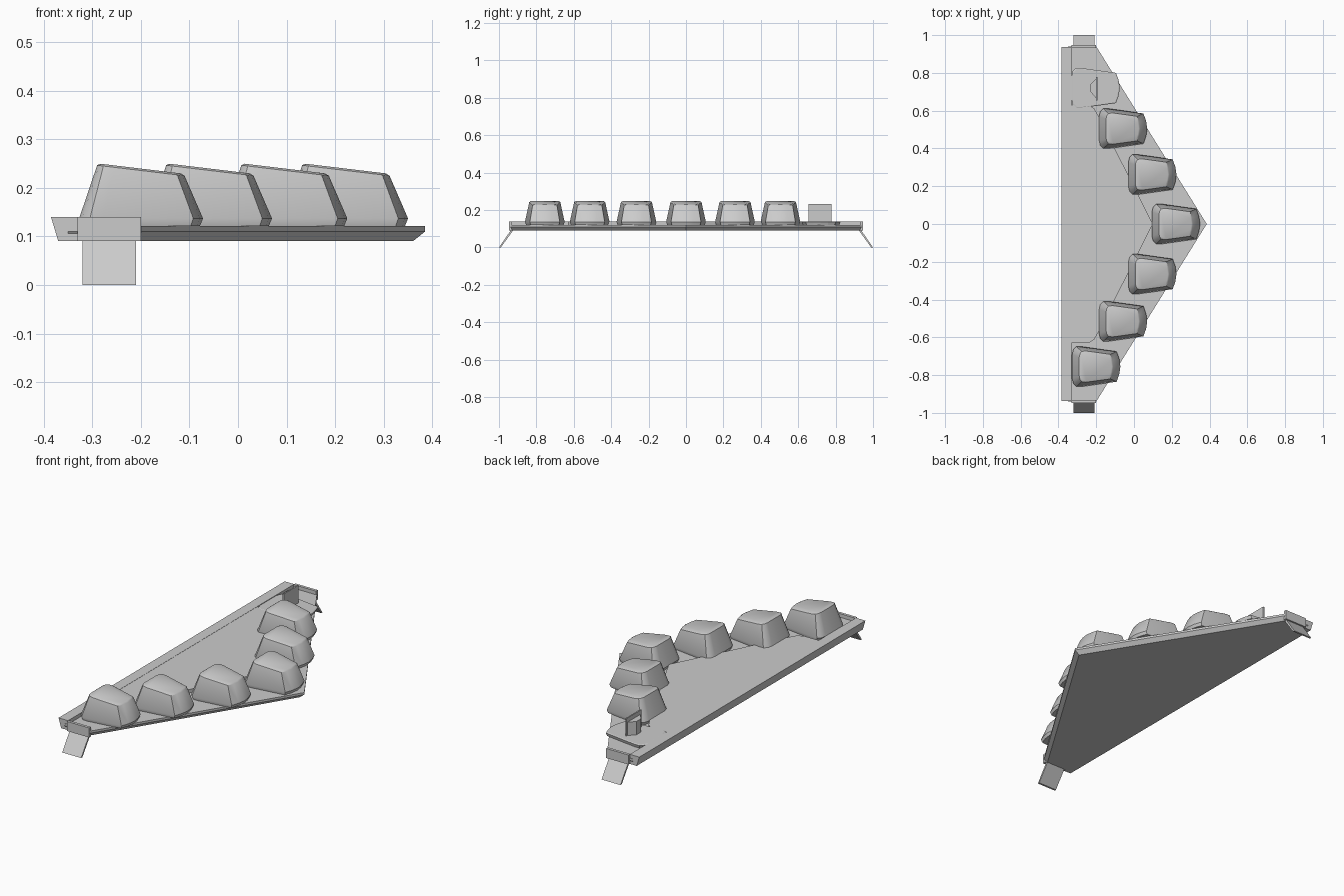
import bpy, bmesh
from mathutils import Matrix

if "Cube" in bpy.data.objects:
    bpy.data.objects.remove(bpy.data.objects["Cube"])

grey = bpy.data.materials.new("plain grey")
grey.use_nodes = True
GREY = (0.6, 0.6, 0.6, 1)
grey.diffuse_color = GREY
grey.node_tree.nodes["Principled BSDF"].inputs["Base Color"].default_value = GREY


def loft(name, rings, smooth=False):
    """Closed solid skinned through rings with equal point counts."""
    bm = bmesh.new()
    loops = [[bm.verts.new(p) for p in ring] for ring in rings]
    n = len(loops[0])
    for a, b in zip(loops, loops[1:]):
        for i in range(n):
            j = (i + 1) % n
            bm.faces.new((a[i], a[j], b[j], b[i]))
    bm.faces.new(loops[0][::-1])
    bm.faces.new(loops[-1])
    bmesh.ops.recalc_face_normals(bm, faces=bm.faces)
    mesh = bpy.data.meshes.new(name)
    bm.to_mesh(mesh)
    bm.free()
    mesh.materials.append(grey)
    ob = bpy.data.objects.new(name, mesh)
    bpy.context.collection.objects.link(ob)
    if smooth:
        bpy.ops.object.select_all(action="DESELECT")
        ob.select_set(True)
        bpy.context.view_layer.objects.active = ob
        bpy.ops.object.shade_smooth_by_angle(angle=0.6)
    return ob


def mirrored(half):
    """Complete an outline across y = 0; on-axis points are kept once."""
    return half + [(x, -y) for x, y in reversed(half) if y]


def level(outline, z):
    return [(x, y, z) for x, y in outline]


def box(name, x, y, z):
    outline = [(x[0], y[0]), (x[1], y[0]), (x[1], y[1]), (x[0], y[1])]
    return loft(name, [level(outline, z[0]), level(outline, z[1])])


# Triangular base with undercut front edges
sole = mirrored([(-0.35, 0.925), (-0.21, 0.925), (0.36, 0)])
rim = mirrored([(-0.35, 0.94), (-0.2, 0.94), (0.385, 0)])
loft("base", [level(sole, 0.09), level(rim, 0.11), level(rim, 0.121)])

# Raised strip along the back, leaning outwards
BACK = 0.937
strip_low = [(-0.37, -BACK), (-0.33, -BACK), (-0.33, BACK), (-0.37, BACK)]
strip_top = [(-0.385, -BACK), (-0.33, -BACK), (-0.33, BACK), (-0.385, BACK)]
loft("back_strip", [level(strip_low, 0.09), level(strip_top, 0.14)])

# Raised deck behind the caps
deck = mirrored([(-0.33, 0.63), (-0.24, 0.63), (-0.21, 0.61), (-0.19, 0.575), (0.1, 0)])
loft("deck", [level(deck, 0.12), level(deck, 0.139)])

# End walls and folded-out feet
for side, name in ((1, "back"), (-1, "front")):
    box(name + "_end_wall", (-0.33, -0.2), (side * 0.932, side * 0.947), (0.09, 0.14))
    section = [(0.925, 0.09), (0.938, 0.09), (1.0, 0.0), (0.99, 0.0)]
    loft(name + "_foot", [[(x, side * y, z) for y, z in section] for x in (-0.32, -0.21)])

# Tapered caps: rounded at the rear, narrower at the front, sloping top
foot = mirrored([(0, 0), (0, 0.065), (0.006, 0.09), (0.022, 0.106), (0.05, 0.106),
                 (0.235, 0.08), (0.249, 0.04), (0.255, 0)])
crown = mirrored([(0.037, 0), (0.037, 0.05), (0.041, 0.068), (0.05, 0.08), (0.072, 0.083),
                  (0.202, 0.065), (0.212, 0.033), (0.217, 0)])
inner = [(0.12 + (x - 0.12) * 0.92, y * 0.92) for x, y in crown]


def slope(outline, drop=0):
    return [(x, y, 0.25 - drop - 0.12 * (x - 0.04)) for x, y in outline]


skirt = [(0.125 + (x - 0.125) * 0.95, y * 0.95) for x, y in foot]
spots = [(0.095, 0), (-0.03, 0.262), (-0.03, -0.265), (-0.185, 0.505),
         (-0.185, -0.515), (-0.327, -0.755)]
for number, (x, y) in enumerate(spots, 1):
    cap = loft(f"cap_{number}", [level(skirt, 0.121), level(foot, 0.137),
                                 slope(crown, 0.004), slope(inner)], True)
    cap.location = (x, y, 0)

# Uncapped position: thin seat plate with an upright stem
seat = loft("bare_seat", [level(skirt, 0.121), level(foot, 0.137), level(skirt, 0.14)])
seat.location = (-0.33, 0.72, 0)
box("stem_plate", (-0.2, -0.193), (0.655, 0.778), (0.14, 0.232))
wedge = [(-0.23, 0.70), (-0.2, 0.665), (-0.2, 0.77), (-0.23, 0.74)]
loft("stem_wedge", [level(wedge, 0.14), level(wedge, 0.21)])
